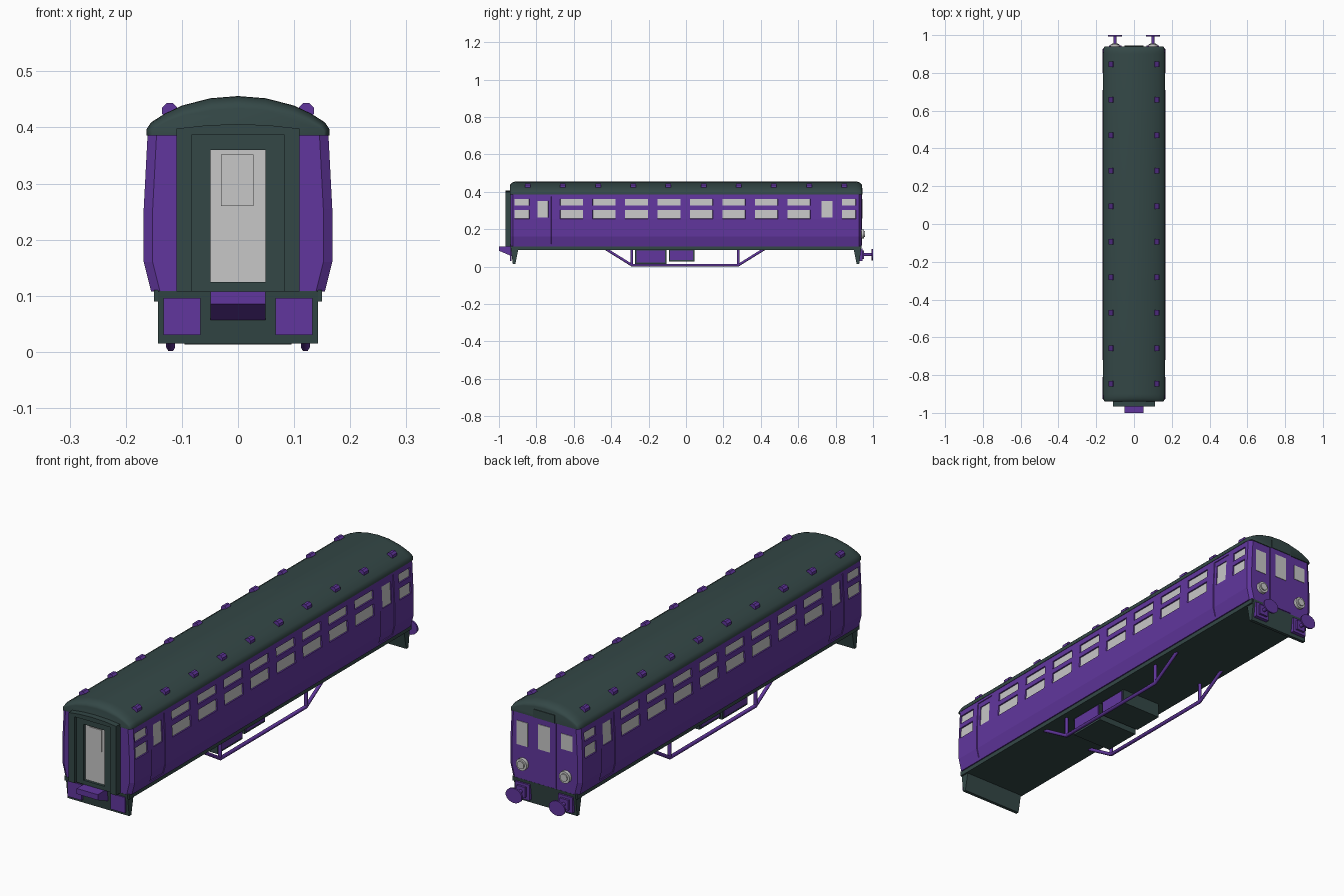
import bpy, bmesh, math
from mathutils import Matrix

if "Cube" in bpy.data.objects:
    bpy.data.objects.remove(bpy.data.objects["Cube"])


def material(name, rgb):
    m = bpy.data.materials.new(name)
    m.use_nodes = True
    m.diffuse_color = (*rgb, 1)
    m.node_tree.nodes["Principled BSDF"].inputs["Base Color"].default_value = (*rgb, 1)
    return m


PURPLE = material("purple paint", (0.12, 0.037, 0.34))
DARK = material("dark slate", (0.034, 0.064, 0.062))
GREY = material("light grey", (0.57, 0.57, 0.57))


def finish(name, bm, *mats, smooth=False):
    bmesh.ops.recalc_face_normals(bm, faces=bm.faces)
    mesh = bpy.data.meshes.new(name)
    bm.to_mesh(mesh)
    bm.free()
    ob = bpy.data.objects.new(name, mesh)
    bpy.context.collection.objects.link(ob)
    for m in mats:
        mesh.materials.append(m)
    if smooth:
        bpy.ops.object.select_all(action="DESELECT")
        ob.select_set(True)
        bpy.context.view_layer.objects.active = ob
        bpy.ops.object.shade_smooth_by_angle(angle=math.radians(35))
    return ob


def loft(bm, rings):
    loops = [[bm.verts.new(p) for p in r] for r in rings]
    n = len(loops[0])
    for a, b in zip(loops, loops[1:]):
        for i in range(n):
            j = (i + 1) % n
            bm.faces.new((a[i], a[j], b[j], b[i]))
    bm.faces.new(loops[0])
    bm.faces.new(loops[-1])


def box(name, mat, x, y, z):
    bm = bmesh.new()
    loft(bm, [[(x[0], v, z[0]), (x[1], v, z[0]), (x[1], v, z[1]), (x[0], v, z[1])] for v in y])
    return finish(name, bm, mat)


def wedge(name, mat, half, profile):
    """Profile in (y, z), extruded across the width."""
    bm = bmesh.new()
    loft(bm, [[(x, y, z) for y, z in profile] for x in (-half, half)])
    return finish(name, bm, mat)


def slab(name, mat, profile, y0, y1):
    """Profile in (x, z), extruded along the length."""
    bm = bmesh.new()
    loft(bm, [[(x, y, z) for x, z in profile] for y in (y0, y1)])
    return finish(name, bm, mat)


def drum(name, mat, at, radius, length, sides=16, wide=1):
    bm = bmesh.new()
    bmesh.ops.create_cone(bm, cap_ends=True, segments=sides, radius1=radius, radius2=radius, depth=length)
    turn = Matrix.Rotation(math.pi / 2, 4, "X") @ Matrix.Rotation(math.pi / sides, 4, "Z")
    bmesh.ops.transform(bm, verts=bm.verts,
                        matrix=Matrix.Translation(at) @ Matrix.Diagonal((wide, 1, 1, 1)) @ turn)
    return finish(name, bm, mat, smooth=sides > 8)


# Body shell: lofted rings, with doors and windows recessed into the sides
WALL = [(0.108, 0.155), (0.16, 0.168), (0.256, 0.168), (0.39, 0.161)]


def half_width(z):
    for (z0, w0), (z1, w1) in zip(WALL, WALL[1:]):
        if z <= z1:
            return w0 + (w1 - w0) * (z - z0) / (z1 - z0)
    return WALL[-1][1]


DOORS = [(-0.81, -0.72), (0.708, 0.8)]
panes = [(-0.918, -0.838), (0.833, 0.908)]
panes += [(-0.673 + 0.1735 * i, -0.55 + 0.1735 * i) for i in range(8)]
rows = [(0.256, 0.304), (0.326, 0.363)]
door_panes = [(a + 0.016, b - 0.016) for a, b in DOORS]
door_row, door_height = (0.262, 0.352), (0.12, 0.375)
ys = sorted({v for pair in panes + DOORS + door_panes for v in pair} | {-0.925, 0.925})
zs = sorted({v for pair in rows + [door_row, door_height] for v in pair} | {z for z, w in WALL})


def section(y, narrow=0.0):
    right = [(half_width(z) - narrow, y, z) for z in zs]
    return right + [(-x, y, z) for x, y, z in reversed(right)]


body = bmesh.new()
loft(body, [section(-0.937, 0.016)] + [section(y) for y in ys] + [section(0.937, 0.016)])
bmesh.ops.recalc_face_normals(body, faces=body.faces)


def recess(side, y, z, depth, slot):
    picked = []
    for f in body.faces:
        c = f.calc_center_median()
        if c.x * side > 0.14 and y[0] < c.y < y[1] and z[0] < c.z < z[1] and abs(f.normal.x) > 0.7:
            picked.append(f)
    bmesh.ops.inset_region(body, faces=picked, thickness=0.001, depth=-depth, use_even_offset=True)
    for f in picked:
        f.material_index = slot


for side in (-1, 1):
    for d, p in zip(DOORS, door_panes):
        recess(side, d, door_height, 0.003, 0)
        recess(side, p, door_row, 0.003, 1)
    for p in panes:
        for r in rows:
            recess(side, p, r, 0.005, 1)
finish("body_shell", body, PURPLE, GREY)

# Roof with rounded ends
EAVE = 0.386
arc = [(0.163, EAVE), (0.163, 0.397), (0.155, 0.409), (0.13, 0.425),
       (0.1, 0.439), (0.05, 0.452), (0, 0.456)]
arc += [(-x, z) for x, z in arc[-2::-1]]
rings = []
for end in (-1, 1):
    steps = [i * math.pi / 10 for i in range(6)]
    for a in (steps if end < 0 else steps[::-1]):
        s, y = math.sin(a), end * (0.9 + 0.041 * math.cos(a))
        rings.append([(x * (0.94 + 0.06 * s), y, EAVE + (z - EAVE) * (0.68 + 0.32 * s)) for x, z in arc])
roof = bmesh.new()
loft(roof, rings)
finish("roof", roof, DARK, smooth=True)

# Roof ventilators
for side in (-1, 1):
    for i in range(10):
        drum("roof_vent", PURPLE, (side * 0.122, -0.846 + 0.188 * i, 0.43), 0.0145, 0.03, 8)

# Underframe and end beams
box("underframe", DARK, (-0.15, 0.15), (-0.935, 0.935), (0.09, 0.11))
for end in (-1, 1):
    wedge("end_beam", DARK, 0.143,
          [(end * y, z) for y, z in ((0.938, 0.109), (0.895, 0.1), (0.912, 0.015), (0.926, 0.015))])

# Truss rods with posts
for side in (-1, 1):
    x = side * 0.12
    cu = bpy.data.curves.new("truss_rod", "CURVE")
    cu.dimensions = "3D"
    cu.bevel_depth, cu.bevel_resolution, cu.use_fill_caps = 0.008, 1, True
    for path in ([(-0.43, 0.095), (-0.29, 0.008), (0.28, 0.008), (0.42, 0.095)],
                 [(-0.29, 0.008), (-0.29, 0.095)], [(0.28, 0.008), (0.28, 0.095)]):
        sp = cu.splines.new("POLY")
        sp.points.add(len(path) - 1)
        for p, (y, z) in zip(sp.points, path):
            p.co = (x, y, z, 1)
    cu.materials.append(PURPLE)
    bpy.context.collection.objects.link(bpy.data.objects.new("truss_rod", cu))

# Equipment boxes with side panels
for y0, y1, z0 in ((-0.272, -0.105, 0.013), (-0.092, 0.045, 0.028)):
    box("equipment_box", DARK, (-0.095, 0.095), (y0, y1), (z0, 0.095))
    for side in (-1, 1):
        box("equipment_panel", PURPLE, sorted((side * 0.094, side * 0.099)),
            (y0 + 0.007, y1 - 0.007), (z0 + 0.008, 0.085))

# Front gangway: stepped frames around a recessed door
def arch(w, top, rise, inner, inner_top, base=0.108):
    right = [(inner, base), (w, base), (w, top), (w * 0.5, top + rise * 0.75), (0, top + rise)]
    left = [(-x, z) for x, z in right[-2::-1]]
    return right + left + [(-inner, inner_top), (inner, inner_top)]


slab("gangway_outer_frame", DARK, arch(0.11, 0.398, 0.008, 0.083, 0.387), -0.966, -0.93)
slab("gangway_inner_frame", DARK, arch(0.083, 0.387, 0, 0.049, 0.36), -0.954, -0.93)
box("gangway_sill", DARK, (-0.083, 0.083), (-0.954, -0.93), (0.108, 0.125))
box("gangway_door", GREY, (-0.05, 0.05), (-0.943, -0.93), (0.12, 0.362))
box("gangway_door_window", GREY, (-0.03, 0.028), (-0.946, -0.94), (0.26, 0.352))

# Front coupler and beam plates
wedge("front_coupler", PURPLE, 0.049,
      [(-0.92, 0.057), (-0.935, 0.057), (-1, 0.085), (-1, 0.108), (-0.92, 0.108)])
for side in (-1, 1):
    wide = sorted((side * 0.067, side * 0.133))
    box("front_beam_plate", PURPLE, wide, (-0.941, -0.932), (0.03, 0.096))

# Rear cab: door, windows, header, lamps
box("cab_door", PURPLE, (-0.055, 0.055), (0.93, 0.941), (0.112, 0.386))
box("cab_header", DARK, (-0.05, 0.05), (0.9, 0.944), (0.386, 0.42))
for x0, x1, z0, z1, y in ((0.078, 0.13, 0.25, 0.35, 0.939), (-0.028, 0.028, 0.257, 0.362, 0.943),
                          (-0.13, -0.076, 0.285, 0.35, 0.939)):
    box("cab_window", GREY, (x0, x1), (y - 0.006, y), (z0, z1))
for side in (-1, 1):
    x = side * 0.1
    drum("lamp_rim", GREY, (x, 0.943, 0.175), 0.025, 0.016)
    drum("lamp_lens", GREY, (x, 0.95, 0.175), 0.016, 0.012)

    # Rear buffers
    box("buffer_base", PURPLE, (x - 0.033, x + 0.033), (0.92, 0.944), (0.03, 0.096))
    box("buffer_step", PURPLE, (x - 0.02, x + 0.02), (0.94, 0.953), (0.042, 0.085))
    drum("buffer_shaft", PURPLE, (x, 0.97, 0.064), 0.008, 0.05, 12)
    drum("buffer_head", PURPLE, (x, 0.9965, 0.064), 0.031, 0.007, 16, 1.22)
